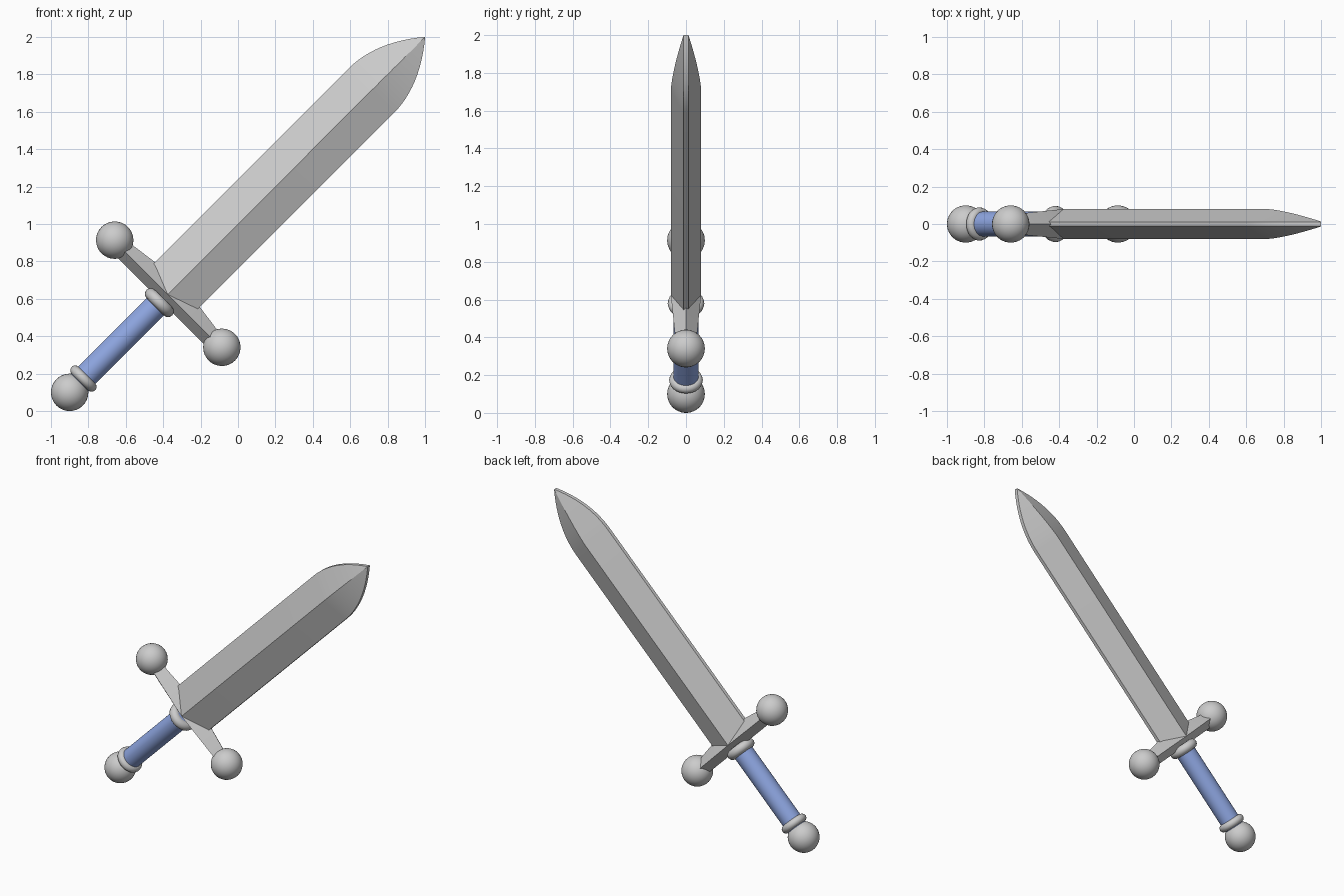
import bpy, bmesh, math
from mathutils import Matrix

if "Cube" in bpy.data.objects:
    bpy.data.objects.remove(bpy.data.objects["Cube"])

# Sword is modelled upright along local z, then tilted 45 degrees
TILT = Matrix.Translation((-1, 0, 0)) @ Matrix.Rotation(math.radians(45), 4, 'Y')


def finish(ob, name, angle=30):
    ob.name = name
    bpy.ops.object.select_all(action='DESELECT')
    bpy.context.view_layer.objects.active = ob
    ob.select_set(True)
    bpy.ops.object.shade_smooth_by_angle(angle=math.radians(angle))
    ob.matrix_world = TILT @ ob.matrix_basis
    return ob


def loft(name, rings):
    bm = bmesh.new()
    loops = [[bm.verts.new(p) for p in ring] for ring in rings]
    n = len(loops[0])
    for a, b in zip(loops, loops[1:]):
        for i in range(n):
            j = (i + 1) % n
            bm.faces.new((a[i], a[j], b[j], b[i]))
    bm.faces.new(loops[0])
    bm.faces.new(loops[-1])
    bmesh.ops.recalc_face_normals(bm, faces=bm.faces)
    me = bpy.data.meshes.new(name)
    bm.to_mesh(me)
    bm.free()
    ob = bpy.data.objects.new(name, me)
    bpy.context.collection.objects.link(ob)
    return finish(ob, name, 20)


def ball(name, x, z):
    bpy.ops.mesh.primitive_uv_sphere_add(segments=32, ring_count=16, radius=0.1, location=(x, 0, z))
    finish(bpy.context.object, name)


def collar(name, z, major, minor):
    bpy.ops.mesh.primitive_torus_add(major_segments=32, minor_segments=12, major_radius=major,
                                     minor_radius=minor, location=(0, 0, z))
    finish(bpy.context.object, name, 60)


# Blade: ridged section with thin flat edges, narrowing to a parabolic point
EDGE, SHOULDER, TIP = 0.012, 2.42, 2 * math.sqrt(2)


def blade_ring(z, w, d):
    return [(-w, -EDGE, z), (0, -d, z), (w, -EDGE, z), (w, EDGE, z), (0, d, z), (-w, EDGE, z)]


rings = [blade_ring(0.885, 0.17, 0.08)]
for i in range(13):
    u = i / 12
    rings.append(blade_ring(SHOULDER + (TIP - SHOULDER) * u,
                            0.001 + 0.169 * (1 - u * u),
                            EDGE + 0.001 + 0.067 * (1 - u ** 1.4)))
loft("blade", rings)

# Crossguard: diamond section, thicker in the middle
loft("crossguard", [[(x, 0, 0.832), (x, -d, 0.882), (x, 0, top), (x, d, 0.882)]
                    for x, d, top in ((-0.38, 0.052, 0.927), (0, 0.08, 0.98), (0.38, 0.052, 0.927))])

# Guard end balls and pommel
for side, x in (("left", -0.405), ("right", 0.405)):
    ball("guard_ball_" + side, x, 0.887)
ball("pommel", 0, 0.1414)

# Grip
bpy.ops.mesh.primitive_cylinder_add(vertices=32, radius=0.066, depth=0.64, location=(0, 0, 0.53))
grip = finish(bpy.context.object, "grip")
blue = bpy.data.materials.new("grip_blue")
blue.diffuse_color = (0.27, 0.38, 0.75, 1)
blue.use_nodes = True
blue.node_tree.nodes["Principled BSDF"].inputs["Base Color"].default_value = blue.diffuse_color
grip.data.materials.append(blue)

# Collars at both ends of the grip
collar("upper_collar", 0.82, 0.065, 0.032)
collar("lower_collar", 0.245, 0.062, 0.027)
